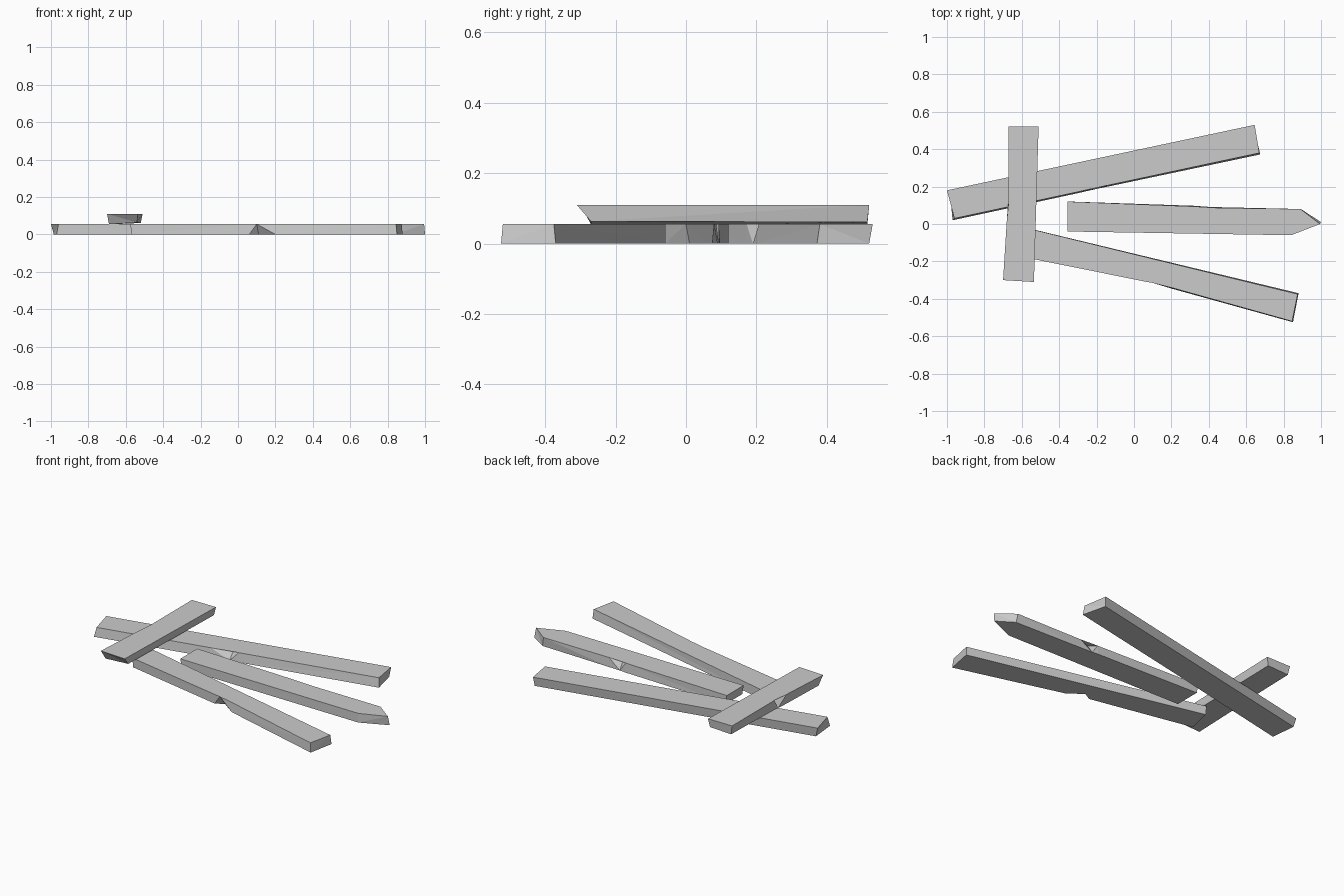
import bpy, bmesh


def plank(name, rim, z0, z1, lift=None):
    """Chipped board: rim rows are top x, y then bottom x, y, counter-clockwise.
    lift raises chosen bottom corners for worn ends."""
    lift = lift or {}
    bm = bmesh.new()
    top = [bm.verts.new((r[0], r[1], z1)) for r in rim]
    low = [bm.verts.new((r[2], r[3], z0 + lift.get(i, 0))) for i, r in enumerate(rim)]
    n = len(rim)
    bm.faces.new(top)
    bm.faces.new(low[::-1])
    for i in range(n):
        j = (i + 1) % n
        bm.faces.new((low[i], low[j], top[j], top[i]))
    bmesh.ops.triangulate(bm, faces=bm.faces[:])
    bmesh.ops.recalc_face_normals(bm, faces=bm.faces[:])
    mesh = bpy.data.meshes.new(name)
    bm.to_mesh(mesh)
    bm.free()
    obj = bpy.data.objects.new(name, mesh)
    bpy.context.collection.objects.link(obj)
    return obj


# Long rear board with a chip in its front upper edge
plank("rear_plank", [
    (-.96, .03, -.97, .02), (-.30, .172, -.30, .165), (-.19, .236, -.19, .190),
    (-.14, .207, -.14, .200), (.67, .38, .675, .372), (.645, .53, .64, .52),
    (-1.0, .18, -.985, .175)], 0, .055)

# Middle board with a pointed tip and a chip in its rear upper edge
plank("middle_plank", [
    (-.355, -.04, -.345, -.04), (.84, -.06, .84, -.06), (.995, .00, 1.0, .01),
    (.89, .08, .90, .075), (.45, .086, .45, .09), (.375, .055, .375, .093),
    (.335, .093, .335, .097), (-.355, .12, -.345, .12)], 0, .055)

# Front board with a chip in its front lower edge
plank("front_plank", [
    (-.575, -.18, -.57, -.18), (.06, -.308, .06, -.308), (.10, -.315, .11, -.280),
    (.20, -.340, .20, -.345), (.845, -.52, .85, -.525), (.875, -.375, .88, -.37),
    (-.54, -.03, -.535, -.03)], 0, .055)

# Short board lying across the others, chipped on the left
plank("cross_plank", [
    (-.70, -.30, -.69, -.27), (-.535, -.31, -.54, -.27), (-.51, .52, -.52, .515),
    (-.67, .52, -.66, .515), (-.67, .12, -.67, .12), (-.635, .10, -.675, .09),
    (-.68, .02, -.68, .02)], .055, .11, {1: .008, 2: .006})
